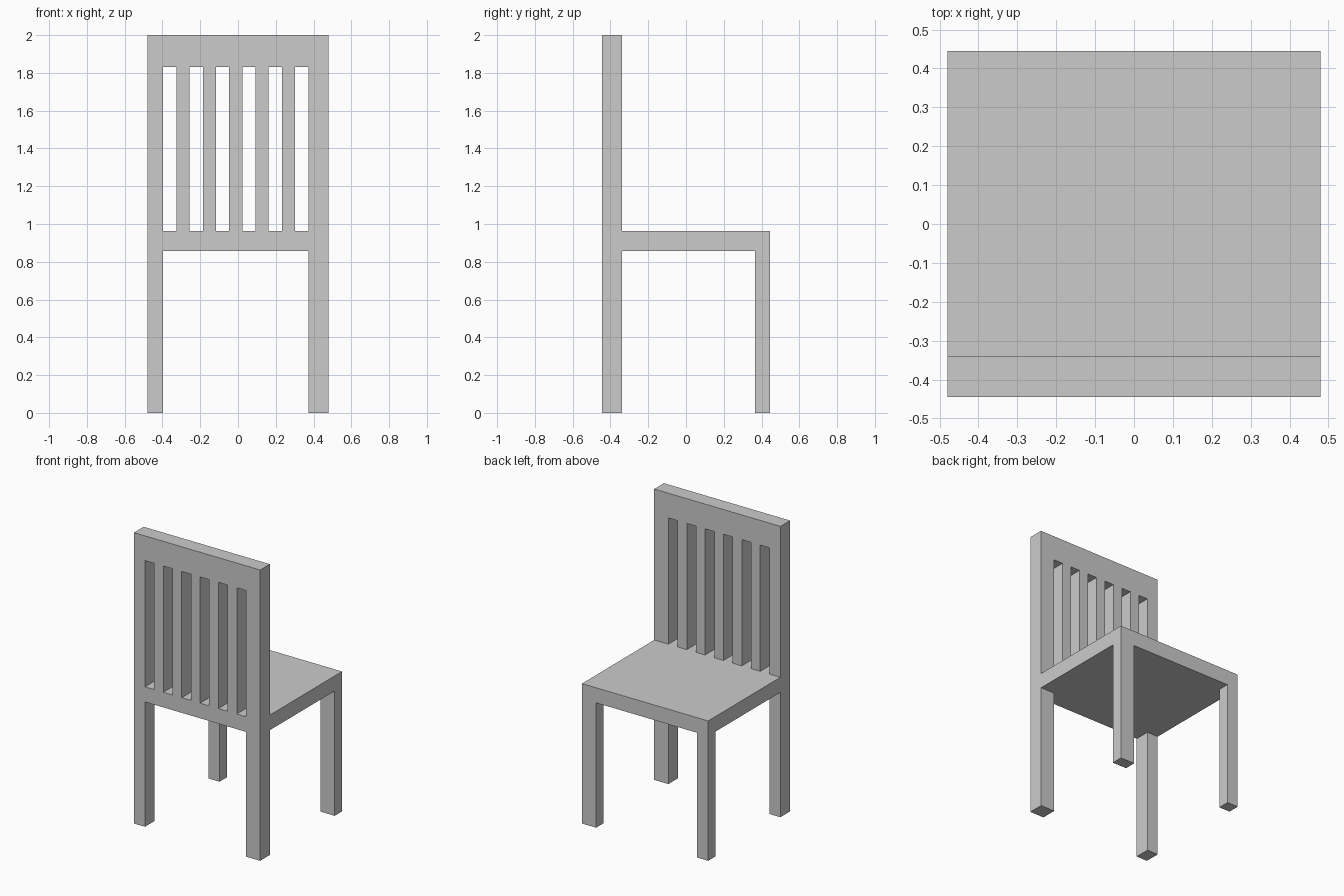
import bpy, math

if "Cube" in bpy.data.objects:
    bpy.data.objects.remove(bpy.data.objects["Cube"])

LEFT, RIGHT = -0.48, 0.48            # outer sides
IN_L, IN_R = -0.396, 0.372           # inner edges of the legs
BACK, BACK_FACE = -0.445, -0.34      # thickness of the back frame
FRONT_LEG, FRONT = 0.365, 0.445
SEAT_LOW, SEAT_TOP = 0.858, 0.962
SLOT_TOP, TOP = 1.83, 2.0


def box(name, x0, x1, y0, y1, z0, z1):
    bpy.ops.mesh.primitive_cube_add(
        size=1, location=((x0 + x1) / 2, (y0 + y1) / 2, (z0 + z1) / 2))
    ob = bpy.context.object
    ob.name = name
    ob.scale = (x1 - x0, y1 - y0, z1 - z0)
    bpy.ops.object.transform_apply(location=False, rotation=False, scale=True)
    return ob


def panel(name, loops, y0, y1):
    """Extrude closed xz outlines (inner loops become holes) from y0 to y1."""
    cu = bpy.data.curves.new(name, 'CURVE')
    cu.dimensions = '2D'
    cu.fill_mode = 'BOTH'
    cu.extrude = (y1 - y0) / 2
    for pts in loops:
        sp = cu.splines.new('POLY')
        sp.points.add(len(pts) - 1)
        for p, (x, z) in zip(sp.points, pts):
            p.co = (x, z, 0, 1)
        sp.use_cyclic_u = True
        sp.use_smooth = False
    ob = bpy.data.objects.new(name, cu)
    bpy.context.collection.objects.link(ob)
    ob.location.y = (y0 + y1) / 2
    ob.rotation_euler.x = math.pi / 2
    bpy.ops.object.select_all(action='DESELECT')
    ob.select_set(True)
    bpy.context.view_layer.objects.active = ob
    bpy.ops.object.convert(target='MESH')
    bpy.ops.object.transform_apply(location=False, rotation=True, scale=False)
    return bpy.context.object


# back frame: rear legs, rails and five slats in one slotted panel
outline = [(LEFT, 0), (IN_L, 0), (IN_L, SEAT_LOW), (IN_R, SEAT_LOW),
           (IN_R, 0), (RIGHT, 0), (RIGHT, TOP), (LEFT, TOP)]
step = (IN_R - IN_L) / 11            # six slots and five slats of equal width
slots = []
for i in range(6):
    a = IN_L + 2 * i * step
    b = a + step
    slots.append([(a, SEAT_TOP), (b, SEAT_TOP), (b, SLOT_TOP), (a, SLOT_TOP)])
panel("back_frame", [outline] + slots, BACK, BACK_FACE)

# seat
box("seat", LEFT, RIGHT, BACK_FACE, FRONT, SEAT_LOW, SEAT_TOP)

# legs under the free edge of the seat
box("seat_leg_left", LEFT, IN_L, FRONT_LEG, FRONT, 0, SEAT_LOW)
box("seat_leg_right", IN_R, RIGHT, FRONT_LEG, FRONT, 0, SEAT_LOW)
